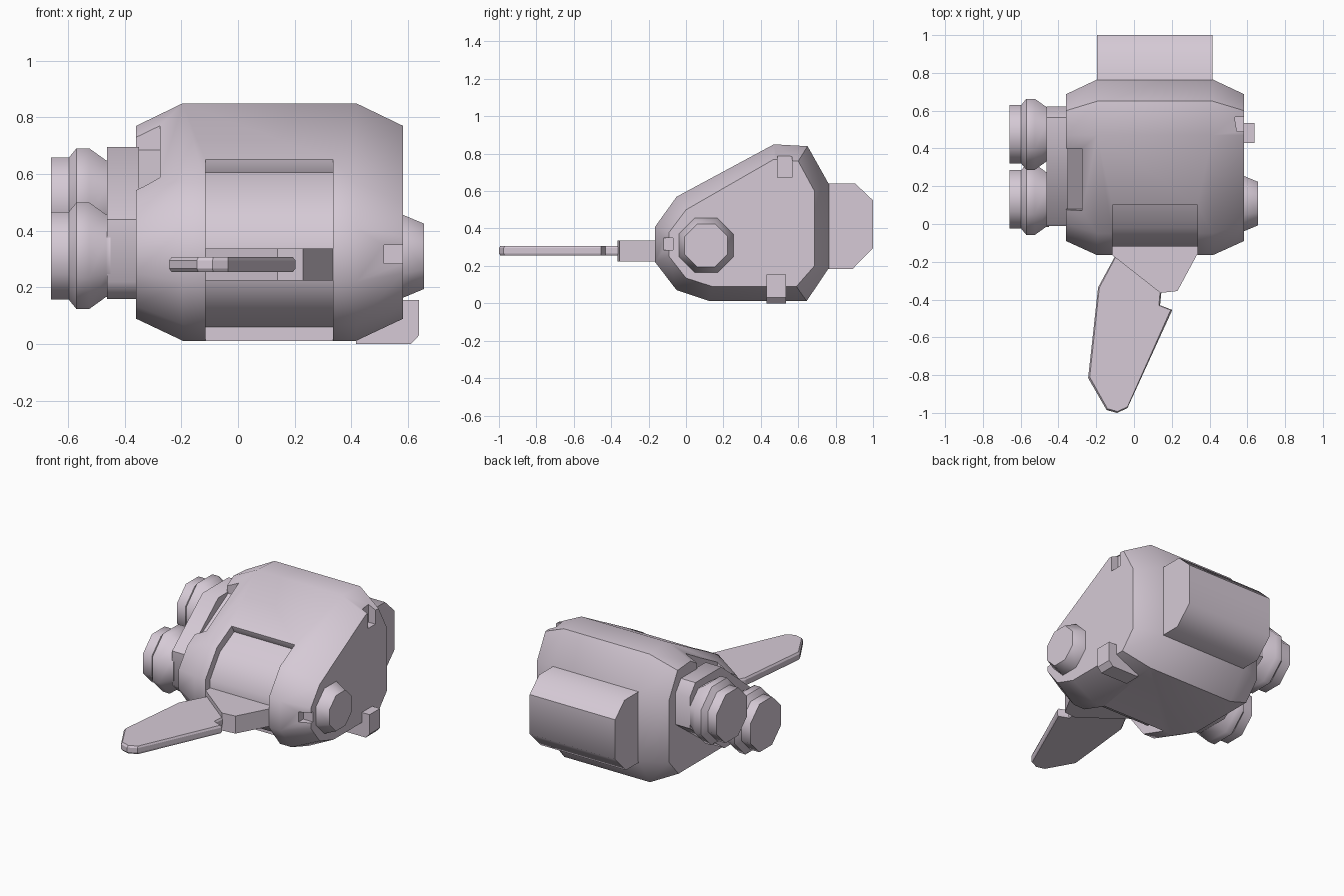
import bpy, bmesh, math

cube = bpy.data.objects.get("Cube")
if cube:
    bpy.data.objects.remove(cube, do_unlink=True)

mat = bpy.data.materials.new("pale lavender grey")
mat.use_nodes = True
mat.diffuse_color = (0.67, 0.59, 0.67, 1)
mat.node_tree.nodes["Principled BSDF"].inputs["Base Color"].default_value = mat.diffuse_color


def loft(name, loops):
    """Closed skin through matching loops of points, capped at both ends."""
    bm = bmesh.new()
    rings = [[bm.verts.new(p) for p in loop] for loop in loops]
    n = len(rings[0])
    for a, b in zip(rings, rings[1:]):
        for i in range(n):
            j = (i + 1) % n
            bm.faces.new((a[i], a[j], b[j], b[i]))
    bm.faces.new(rings[0])
    bm.faces.new(rings[-1])
    bmesh.ops.recalc_face_normals(bm, faces=bm.faces)
    mesh = bpy.data.meshes.new(name)
    bm.to_mesh(mesh)
    bm.free()
    mesh.materials.append(mat)
    ob = bpy.data.objects.new(name, mesh)
    bpy.context.collection.objects.link(ob)
    return ob


def ring(pts, t, axis):
    place = {"x": lambda a, b: (t, a, b), "y": lambda a, b: (a, t, b), "z": lambda a, b: (a, b, t)}[axis]
    return [place(a, b) for a, b in pts]


def prism(name, pts, lo, hi, axis="x"):
    return loft(name, [ring(pts, lo, axis), ring(pts, hi, axis)])


def rect(a, b, c, d):
    return [(a, c), (b, c), (b, d), (a, d)]


def octagon(r, y, z):
    r /= math.cos(math.pi / 8)
    angles = [math.pi / 8 + k * math.pi / 4 for k in range(8)]
    return [(y + r * math.cos(a), z + r * math.sin(a)) for a in angles]


def turned(name, y, z, profile):
    return loft(name, [ring(octagon(r, y, z), x, "x") for x, r in profile])


def select_only(ob):
    bpy.ops.object.select_all(action="DESELECT")
    ob.select_set(True)
    bpy.context.view_layer.objects.active = ob


# Main hull: side profile with narrowed ends
outer = [(-0.165, 0.41), (-0.05, 0.57), (0.47, 0.85), (0.65, 0.84), (0.765, 0.635),
         (0.765, 0.19), (0.645, 0.012), (0.125, 0.012), (-0.05, 0.07), (-0.165, 0.22)]
inner = [(-0.09, 0.38), (0, 0.5), (0.47, 0.77), (0.6, 0.76), (0.687, 0.6),
         (0.687, 0.2), (0.59, 0.09), (0.14, 0.09), (0, 0.135), (-0.09, 0.25)]
hull = loft("hull", [ring(inner, -0.36, "x"), ring(outer, -0.195, "x"),
                     ring(outer, 0.417, "x"), ring(inner, 0.583, "x")])

# Front recess, upper slot and small side notches
recess = [(0.1, 0.7), (0.1, 0.65), (0.125, 0.605), (-0.02, 0.53), (-0.12, 0.39), (-0.12, 0.235),
          (-0.02, 0.115), (0.13, 0.06), (0.13, -0.1), (-0.4, -0.1), (-0.4, 0.7)]
slot = [(0.06, 0.7), (0.08, 0.5), (0.4, 0.685), (0.4, 0.9)]
cutters = [
    prism("recess_cutter", recess, -0.115, 0.335),
    prism("slot_cutter", slot, -0.45, -0.275),
    prism("upper_notch_cutter", rect(0.49, 0.567, 0.672, 0.787), 0.535, 0.7),
    prism("front_notch_cutter", rect(-0.25, -0.07, 0.285, 0.35), 0.515, 0.7),
]
for c in cutters:
    c.hide_render = True
    select_only(hull)
    mod = hull.modifiers.new("cut", "BOOLEAN")
    mod.operation, mod.solver, mod.object = "DIFFERENCE", "EXACT", c
    bpy.ops.object.modifier_apply(modifier=mod.name)
    bpy.data.objects.remove(c, do_unlink=True)

# Rear block
rear = prism("rear_block", [(0.7, 0.64), (0.905, 0.64), (1, 0.55), (1, 0.295),
                            (0.89, 0.183), (0.7, 0.183)], -0.195, 0.415)

# Engine mount and two thrusters on the right side
mount = prism("engine_mount", [(-0.01, 0.22), (-0.01, 0.44), (0.3, 0.695), (0.565, 0.695), (0.622, 0.62),
                               (0.622, 0.42), (0.27, 0.16), (0.05, 0.16)], -0.463, -0.35)
nozzle = [(-0.45, 0.145), (-0.465, 0.145), (-0.525, 0.188), (-0.57, 0.188), (-0.597, 0.155), (-0.66, 0.155)]
thrusters = [turned("front_thruster", 0.13, 0.312, nozzle),
             turned("rear_thruster", 0.475, 0.503, nozzle)]

# Left side boss and foot
boss = turned("side_boss", 0.108, 0.31, [(0.56, 0.146), (0.583, 0.146), (0.657, 0.115)])
foot = prism("foot", [(0.417, 0), (0.61, 0), (0.638, 0.03), (0.638, 0.155), (0.417, 0.155)], 0.43, 0.535, "y")

# Blade arm: wedge hub and thin bevelled blade
hub_plan = [(-0.115, -0.1), (-0.115, -0.165), (0.14, -0.365), (0.23, -0.355), (0.335, -0.16), (0.335, -0.1)]
hub = prism("blade_hub", hub_plan, 0.224, 0.337, "z")
blade_plan = [(-0.1, -0.17), (-0.19, -0.335), (-0.243, -0.815), (-0.145, -0.985), (-0.09, -1),
              (-0.035, -0.975), (0.203, -0.455), (0.138, -0.43), (0.145, -0.36), (0.1, -0.17)]
slim = [(-0.03 + (x + 0.03) * 0.96, -0.5 + (y + 0.5) * 0.985) for x, y in blade_plan]
blade = loft("blade", [ring(p, z, "z") for p, z in
                       ((slim, 0.255), (blade_plan, 0.267), (blade_plan, 0.295), (slim, 0.307))])

for ob in [hull, rear, mount, boss, *thrusters]:
    select_only(ob)
    bpy.ops.object.shade_smooth_by_angle(angle=math.radians(46))
